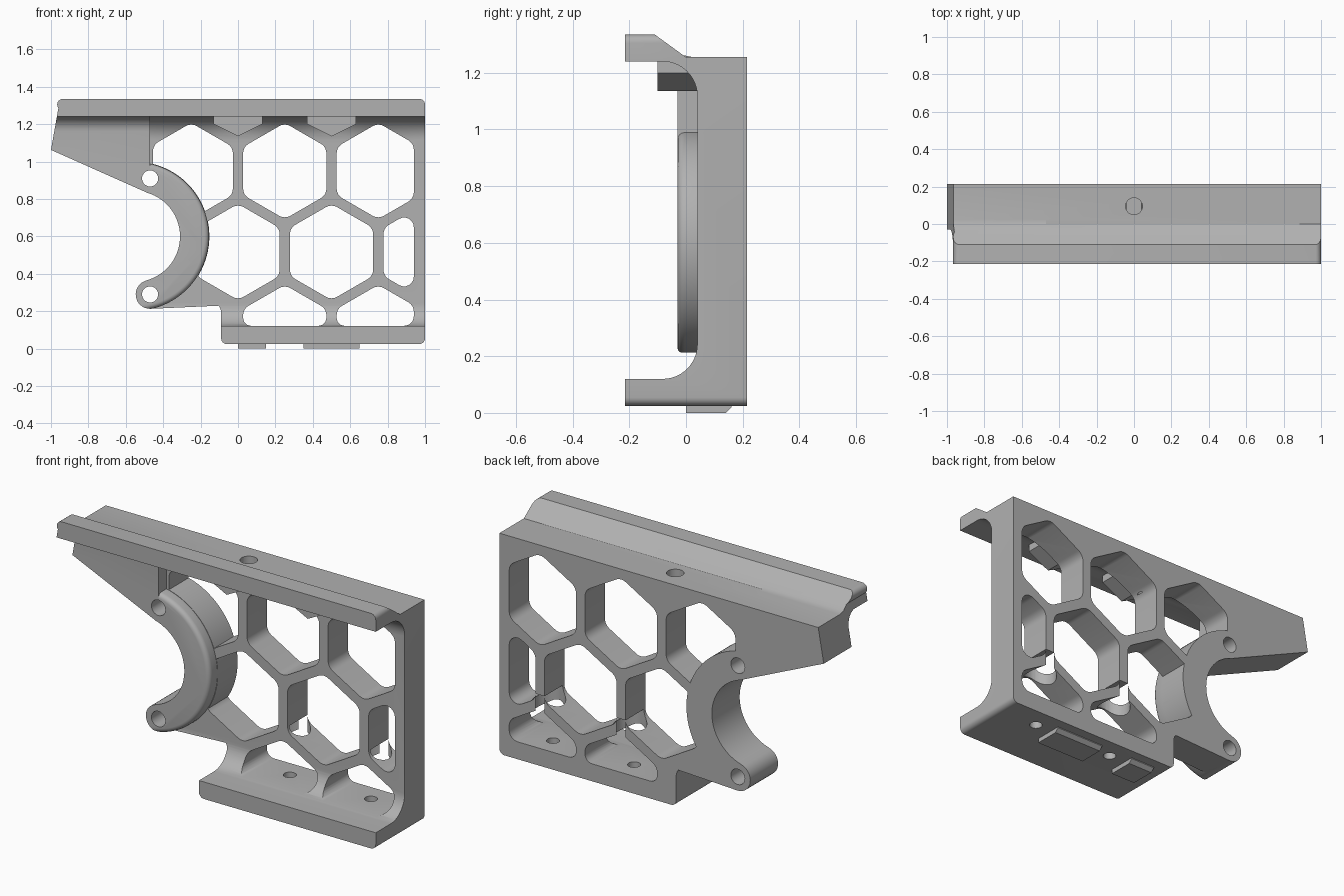
import bpy, bmesh, math
from mathutils import Vector

if "Cube" in bpy.data.objects:
    bpy.data.objects.remove(bpy.data.objects["Cube"])

grey = bpy.data.materials.new("plain grey")
grey.use_nodes = True
grey.diffuse_color = (0.44, 0.44, 0.44, 1)
grey.node_tree.nodes["Principled BSDF"].inputs["Base Color"].default_value = (0.44, 0.44, 0.44, 1)


def rounded(corners, steps=8):
    """Round each (u, v, radius) corner of a polygon."""
    out, n = [], len(corners)
    for i, c in enumerate(corners):
        p = Vector(c[:2])
        r = c[2] if len(c) > 2 else 0
        if not r:
            out.append(p)
            continue
        a = Vector(corners[i - 1][:2]) - p
        b = Vector(corners[(i + 1) % n][:2]) - p
        half = a.angle(b) / 2
        t = min(r / math.tan(half), a.length * 0.48, b.length * 0.48)
        r = t * math.tan(half)
        a.normalize()
        b.normalize()
        mid = p + (a + b).normalized() * r / math.sin(half)
        s, e = p + a * t - mid, p + b * t - mid
        turn = math.atan2(s.x * e.y - s.y * e.x, s.dot(e))
        for k in range(steps + 1):
            w = turn * k / steps
            out.append(mid + Vector((s.x * math.cos(w) - s.y * math.sin(w),
                                     s.x * math.sin(w) + s.y * math.cos(w))))
    return out


def arc(cx, cz, r, start, end, steps=24):
    return [(cx + r * math.cos(math.radians(start + (end - start) * k / steps)),
             cz + r * math.sin(math.radians(start + (end - start) * k / steps)))
            for k in range(steps + 1)]


def clip(poly, axis, limit, sign):
    """Keep the part of a polygon where sign * (coordinate - limit) <= 0."""
    out = []
    for i, q in enumerate(poly):
        p = poly[i - 1]
        dp, dq = sign * (p[axis] - limit), sign * (q[axis] - limit)
        if dp * dq < 0:
            out.append(p.lerp(q, dp / (dp - dq)))
        if dq <= 0:
            out.append(q)
    return out


def prism(name, points, axis, lo, hi):
    """Extrude a polygon along an axis."""
    place = {"x": lambda u, v, t: (t, u, v),
             "y": lambda u, v, t: (u, t, v),
             "z": lambda u, v, t: (u, v, t)}[axis]
    bm = bmesh.new()
    low = [bm.verts.new(place(p[0], p[1], lo)) for p in points]
    high = [bm.verts.new(place(p[0], p[1], hi)) for p in points]
    n = len(points)
    bm.faces.new(low)
    bm.faces.new(high)
    for i in range(n):
        j = (i + 1) % n
        bm.faces.new((low[i], low[j], high[j], high[i]))
    bmesh.ops.recalc_face_normals(bm, faces=bm.faces)
    mesh = bpy.data.meshes.new(name)
    bm.to_mesh(mesh)
    bm.free()
    mesh.materials.append(grey)
    ob = bpy.data.objects.new(name, mesh)
    bpy.context.collection.objects.link(ob)
    return ob


def rod(name, u, v, r, axis, lo, hi, sides=32):
    return prism(name, arc(u, v, r, 0, 360, sides)[:-1], axis, lo, hi)


def combine(target, tool, operation):
    """Apply a boolean and drop the tool."""
    bpy.context.view_layer.objects.active = target
    mod = target.modifiers.new("bool", "BOOLEAN")
    mod.operation, mod.solver, mod.object = operation, "EXACT", tool
    bpy.ops.object.modifier_apply(modifier=mod.name)
    bpy.data.objects.remove(tool)


BACK = 0.215
RING_X, RING_Z, RING_R, INNER_R = -0.553, 0.6, 0.398, 0.243
EYE_X, EYE_LOW, EYE_HIGH, CAP = -0.47, 0.29, 0.91, 0.077

# Channel section: top rail, web and bottom lip
frame = prism("bracket_frame", rounded([
    (BACK, 0.025), (BACK, 1.255), (0, 1.255), (-0.11, 1.335), (-BACK, 1.335),
    (-BACK, 1.24), (0.04, 1.24, 0.21), (0.04, 0.12, 0.21), (-BACK, 0.12),
    (-BACK, 0.025)], 14), "x", -1.05, 1.05)

# Raised arm on the left of the web
arm = prism("arm", rounded([(0.1, 0.7), (-0.03, 0.7), (-0.03, 1.242, 0.12), (-0.2, 1.242),
                            (-0.2, 1.27), (-0.05, 1.27), (0.1, 1.24)]), "x", -1.05, EYE_X)
combine(frame, arm, "UNION")

# Thick half ring with a rounded front rim
ring = rod("ring", RING_X, RING_Z, RING_R, "y", -0.03, 0.2, 96)
bm = bmesh.new()
bm.from_mesh(ring.data)
rim = [e for e in bm.edges if all(v.co.y < 0 for v in e.verts)]
bmesh.ops.bevel(bm, geom=rim, offset=0.025, segments=4, profile=0.5, affect="EDGES")
bm.to_mesh(ring.data)
bm.free()
combine(frame, ring, "UNION")

# Small ribs under the top rail
for x in (0, 0.5):
    rib = prism("rib", [(x - 0.13, 1.2), (x, 1.135), (x + 0.13, 1.2),
                        (x + 0.13, 1.25), (x - 0.13, 1.25)], "y", -0.1, 0.1)
    combine(frame, rib, "UNION")

# Side outline trims everything
outline = rounded([(-1, 1.335, 0.03), (1, 1.335, 0.03), (1, 0.025, 0.03), (-0.09, 0.025, 0.03),
                   (-0.09, 0.213, 0.06)], 6)
outline += arc(EYE_X, EYE_LOW, CAP, -90, -255, 16)
outline += arc(RING_X, RING_Z, INNER_R, -74, 75, 40)
outline += [(-0.5, 0.84), (-1, 1.0625)]
combine(frame, prism("outline", outline, "y", -0.5, 0.5), "INTERSECT")

# Honeycomb openings, kept clear of the ring and the border
APOTHEM = 0.2225
cells = [(x, 0.95) for x in (-0.25, 0.25, 0.75)]
cells += [(x, 0.517) for x in (0, 0.5, 1)]
cells += [(x, 0.084) for x in (0.25, 0.75)]
for cx, cz in cells:
    hexagon = [Vector(p) for p in arc(cx, cz, APOTHEM / math.cos(math.pi / 6), 90, 450, 6)[:-1]]
    for axis, limit, sign in ((0, 0.94, 1), (0, -0.455, -1), (1, 0.122, -1)):
        hexagon = clip(hexagon, axis, limit, sign)
    cell = prism("cell", rounded([(p.x, p.y, 0.06) for p in hexagon], 6), "y", -0.4, 0.4)
    if cx < 0.1:
        disc = rod("disc", RING_X, RING_Z, RING_R + 0.002, "y", -0.5, 0.5, 96)
        combine(cell, disc, "DIFFERENCE")
    combine(frame, cell, "DIFFERENCE")

# Screw holes through the ring ends, top rail and floor
for z in (EYE_LOW, EYE_HIGH):
    combine(frame, rod("eye", EYE_X, z, 0.043, "y", -0.4, 0.4), "DIFFERENCE")
combine(frame, rod("top_hole", 0, 0.095, 0.045, "z", 1.08, 1.5), "DIFFERENCE")
for x in (0.25, 0.75):
    combine(frame, rod("floor_hole", x, 0.1, 0.033, "z", -0.1, 0.2), "DIFFERENCE")
    combine(frame, rod("driver_slot", x, 0.135, 0.085, "z", 0.2, 0.42), "DIFFERENCE")

# Locating pads under the base
pads = []
for side, lo, hi in (("right", 0, 0.15), ("left", 0.35, 0.65)):
    pads.append(prism(side + "_base_pad", [(0, 0), (0.14, 0), (0.16, 0.02), (0.16, 0.03),
                                           (0, 0.03)], "x", lo, hi))

for ob in [frame] + pads:
    bpy.ops.object.select_all(action="DESELECT")
    ob.select_set(True)
    bpy.context.view_layer.objects.active = ob
    bpy.ops.object.shade_smooth_by_angle(angle=math.radians(30))
